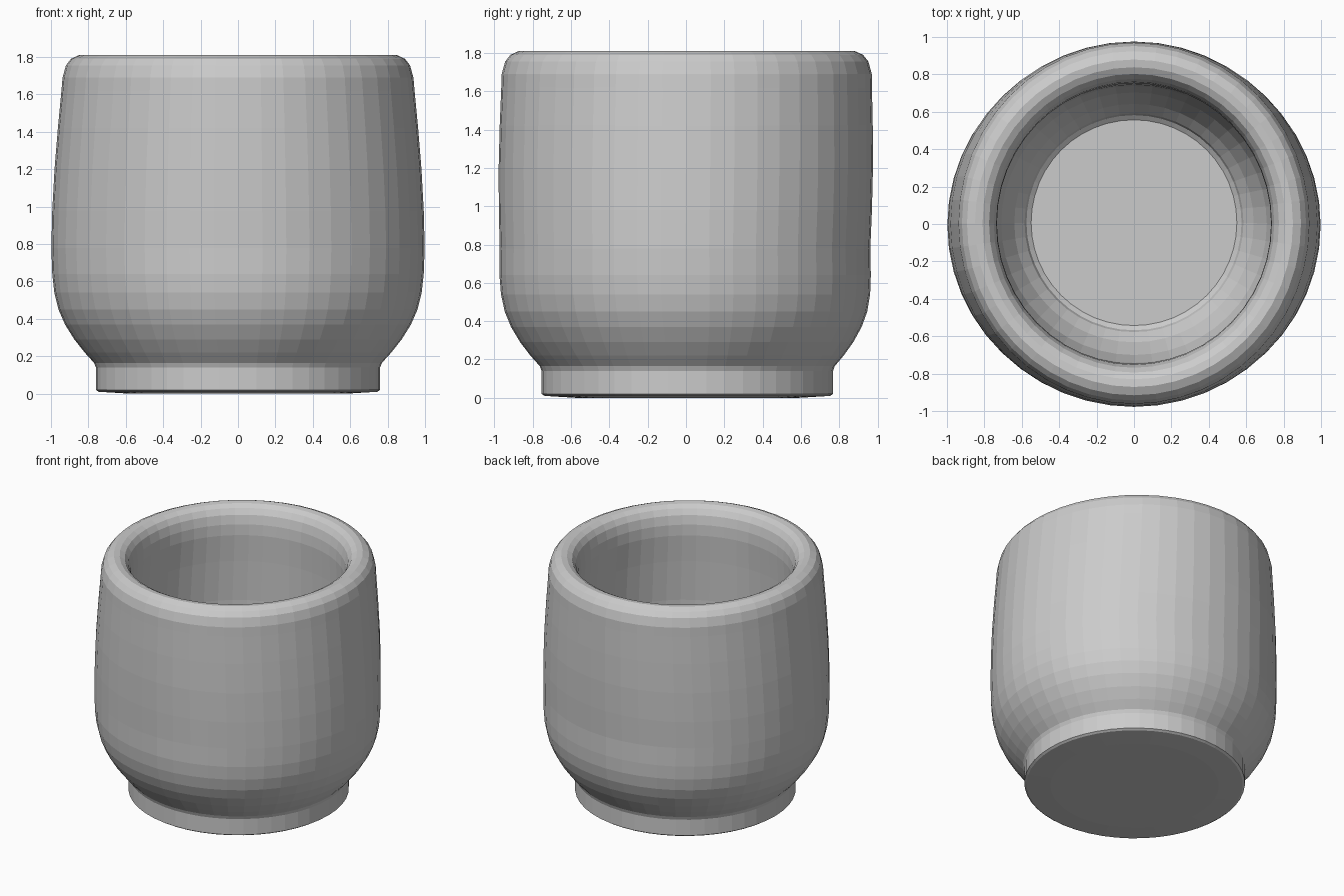
import bpy, bmesh, math

SIDES = 48

cube = bpy.data.objects.get("Cube")
if cube:
    bpy.data.objects.remove(cube, do_unlink=True)

clay = bpy.data.materials.new("grey_clay")
clay.use_nodes = True
grey = (0.6, 0.6, 0.6, 1)
clay.diffuse_color = grey
clay.node_tree.nodes["Principled BSDF"].inputs["Base Color"].default_value = grey


def blend(z, stops):
    """Linear interpolation through (height, value) stops."""
    for (z0, a), (z1, b) in zip(stops, stops[1:]):
        if z <= z1:
            return a + (b - a) * max(0, z - z0) / (z1 - z0)
    return stops[-1][1]


# Hand-thrown shape: depth relative to width, and drift of the centre
DEPTH = [(0.15, 1), (0.8, 0.968), (1.7, 1.03)]
DRIFT = [(0.15, 0.007), (0.7, -0.006), (1.7, 0.004)]


def lathe(name, profile):
    """Revolve (radius, height) points from one capped end to the other."""
    bm = bmesh.new()
    rings = []
    for r, z in profile:
        ring = []
        for i in range(SIDES):
            a = math.tau * i / SIDES
            y = r * blend(z, DEPTH) * math.sin(a) + blend(z, DRIFT)
            ring.append(bm.verts.new((r * math.cos(a), y, z)))
        rings.append(ring)
    for low, high in zip(rings, rings[1:]):
        for i in range(SIDES):
            j = (i + 1) % SIDES
            bm.faces.new((low[i], low[j], high[j], high[i]))
    bm.faces.new(rings[0][::-1])
    bm.faces.new(rings[-1])
    mesh = bpy.data.meshes.new(name)
    bm.to_mesh(mesh)
    bm.free()
    mesh.materials.append(clay)
    obj = bpy.data.objects.new(name, mesh)
    bpy.context.collection.objects.link(obj)


# Underside and foot
foot = [(0.58, 0), (0.745, 0.01), (0.76, 0.02), (0.76, 0.14)]
# Flared belly and gently tapering wall
belly = [(0.77, 0.165), (0.82, 0.22), (0.875, 0.29), (0.925, 0.37),
         (0.96, 0.45), (0.982, 0.54), (0.993, 0.64), (0.998, 0.78),
         (0.993, 0.98), (0.981, 1.2), (0.963, 1.42), (0.944, 1.62)]
# Rolled rim
rim = [(0.938, 1.69), (0.92, 1.755), (0.893, 1.79), (0.85, 1.81),
       (0.81, 1.805), (0.775, 1.785), (0.75, 1.745), (0.735, 1.68)]
# Inner wall and floor
inside = [(0.733, 1.6), (0.75, 1.4), (0.77, 1.1), (0.775, 0.8),
          (0.755, 0.55), (0.71, 0.38), (0.64, 0.24), (0.585, 0.17),
          (0.575, 0.14), (0.55, 0.12)]

lathe("cup_body", foot + belly + rim + inside)
